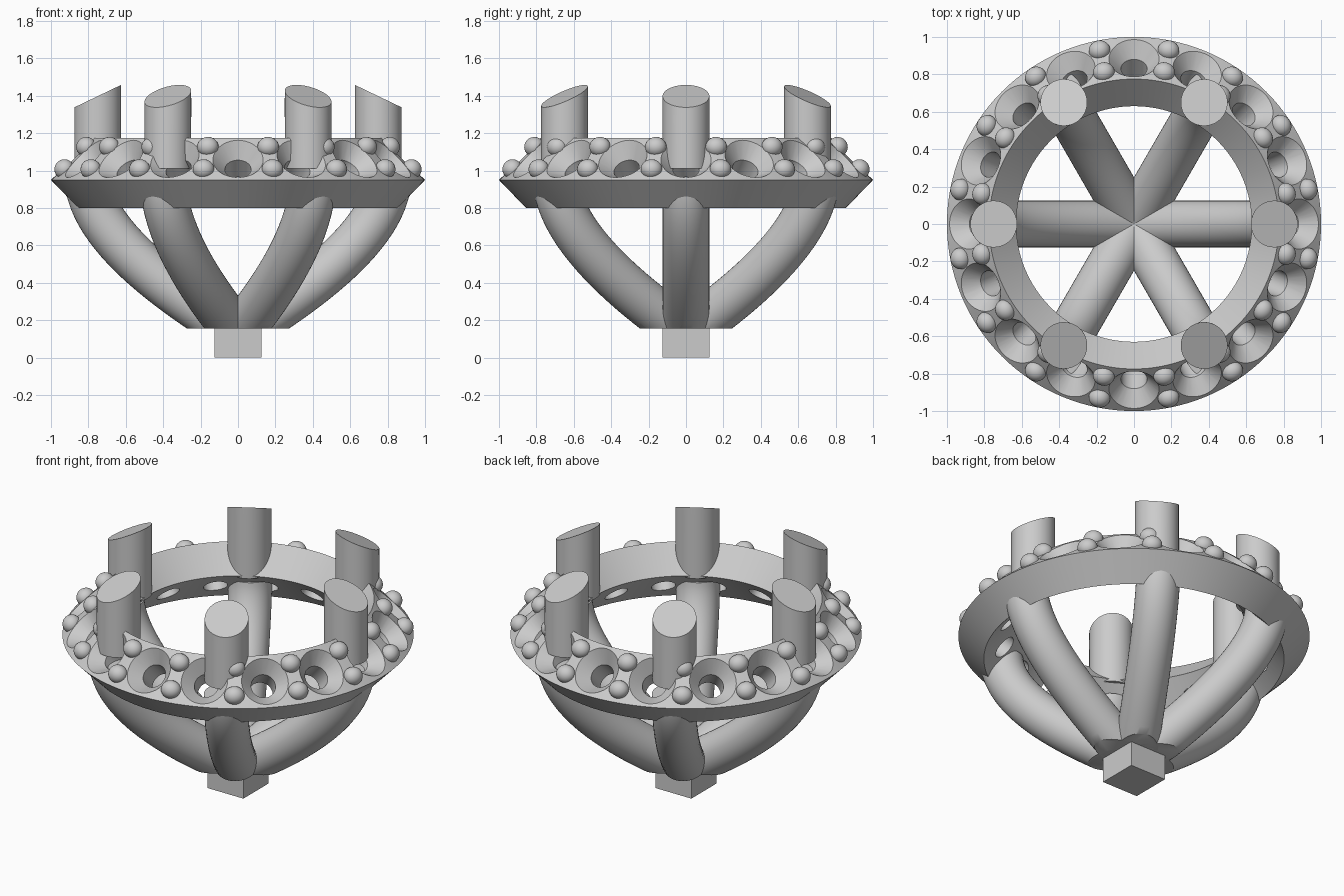
import bpy, bmesh, math
from mathutils import Matrix, Vector

if "Cube" in bpy.data.objects:
    bpy.data.objects.remove(bpy.data.objects["Cube"])

S = math.sqrt(0.5)


def finish(name, bm, angle=35, smooth=True):
    bmesh.ops.recalc_face_normals(bm, faces=bm.faces)
    me = bpy.data.meshes.new(name)
    bm.to_mesh(me)
    bm.free()
    ob = bpy.data.objects.new(name, me)
    bpy.context.collection.objects.link(ob)
    if smooth:
        me.shade_smooth()
        me.set_sharp_from_angle(angle=math.radians(angle))
    return ob


def loft(bm, rings, closed=False):
    """Skin a list of point rings; cap the ends unless closed."""
    vs = [[bm.verts.new(p) for p in r] for r in rings]
    n = len(vs[0])
    for i in range(len(vs) if closed else len(vs) - 1):
        a, b = vs[i], vs[(i + 1) % len(vs)]
        for j in range(n):
            bm.faces.new((a[j], a[(j + 1) % n], b[(j + 1) % n], b[j]))
    if not closed:
        bm.faces.new(vs[0][::-1])
        bm.faces.new(vs[-1])


def circle(r, z, n):
    return [Vector((r * math.cos(2 * math.pi * k / n), r * math.sin(2 * math.pi * k / n), z)) for k in range(n)]


def spin(a):
    return Matrix.Rotation(math.radians(a), 4, 'Z')


# Ring: a tilted rectangle revolved around z
bm = bmesh.new()
profile = [(1.0, 0.95), (0.775, 1.175), (0.63, 1.025), (0.855, 0.8)]
loft(bm, [circle(r, z, 128) for r, z in profile], closed=True)
ring = finish("ring", bm)

# Sixteen conical stone seats with through holes, cut into the ring
bm = bmesh.new()
tilt = Matrix.Translation((0.887, 0, 1.063)) @ Matrix.Rotation(math.radians(45), 4, 'Y')
cutter_profile = [(0.07, -0.35), (0.07, -0.08), (0.167, 0.03)]
for k in range(16):
    m = spin(k * 22.5) @ tilt
    loft(bm, [[m @ p for p in circle(r, z, 40)] for r, z in cutter_profile])
cutter = finish("seat_cutter", bm, smooth=False)
cutter.hide_render = True
mod = ring.modifiers.new("seats", 'BOOLEAN')
mod.object = cutter
mod.operation = 'DIFFERENCE'
mod.solver = 'EXACT'
dg = bpy.context.evaluated_depsgraph_get()
cut_mesh = bpy.data.meshes.new_from_object(ring.evaluated_get(dg))
ring.modifiers.clear()
ring.data = cut_mesh
cut_mesh.shade_smooth()
cut_mesh.set_sharp_from_angle(angle=math.radians(30))
bpy.data.objects.remove(cutter)

# Pairs of beads between the seats
bm = bmesh.new()
for k in range(16):
    for r, z in ((0.947, 1.008), (0.828, 1.127)):
        m = spin(k * 22.5 + 11.25) @ Matrix.Translation((r, 0, z)) @ Matrix.Rotation(math.radians(45), 4, 'Y')
        bmesh.ops.create_uvsphere(bm, u_segments=24, v_segments=14, radius=0.058,
                                  matrix=m @ Matrix.Diagonal((0.92, 1, 0.9, 1)))
finish("beads", bm, 60)

# Leg path: cubic curve in the (radius, z) plane
P = [Vector(p) for p in ((0, 0, 0.13), (0.38, 0, 0.36), (0.78, 0, 0.66), (0.803, 0, 0.95))]


def path(t):
    u = 1 - t
    pos = P[0] * u**3 + P[1] * 3 * u * u * t + P[2] * 3 * u * t * t + P[3] * t**3
    tan = (P[1] - P[0]) * u * u + (P[2] - P[1]) * 2 * u * t + (P[3] - P[2]) * t * t
    return pos, tan.normalized()


for k in range(6):
    turn = spin(k * 60)
    # Curved leg, trimmed flat at the bottom
    bm = bmesh.new()
    rings = []
    for i in range(25):
        pos, tan = path(i / 24)
        side = Vector((0, 1, 0))
        up = tan.cross(side)
        rings.append([turn @ (pos + side * c.x + up * c.y) for c in circle(0.125, 0, 40)])
    loft(bm, rings)
    geom = bm.verts[:] + bm.edges[:] + bm.faces[:]
    res = bmesh.ops.bisect_plane(bm, geom=geom, plane_co=(0, 0, 0.155), plane_no=(0, 0, -1), clear_outer=True)
    edges = [e for e in bm.edges if e.is_boundary]
    bmesh.ops.holes_fill(bm, edges=edges, sides=0)
    finish("leg_%d" % (k + 1), bm)

    # Upright prong with a slanted, rounded top
    bm = bmesh.new()
    top = [Vector((p.x, p.y, 1.398 - 0.48 * p.x)) for p in circle(0.125, 0, 48)]
    loft(bm, [circle(0.125, 1.01, 48), top])
    rim = [e for e in bm.edges if all(v.co.z > 1.2 for v in e.verts)]
    bmesh.ops.bevel(bm, geom=rim, offset=0.05, segments=6, profile=0.5, affect='EDGES')
    bm.transform(turn @ Matrix.Translation((0.75, 0, 0)))
    finish("prong_%d" % (k + 1), bm, 40)

# Square base block
bm = bmesh.new()
bmesh.ops.create_cube(bm, size=1, matrix=Matrix.Translation((0, 0, 0.1)) @ Matrix.Diagonal((0.25, 0.25, 0.2, 1)))
finish("base_block", bm, smooth=False)
